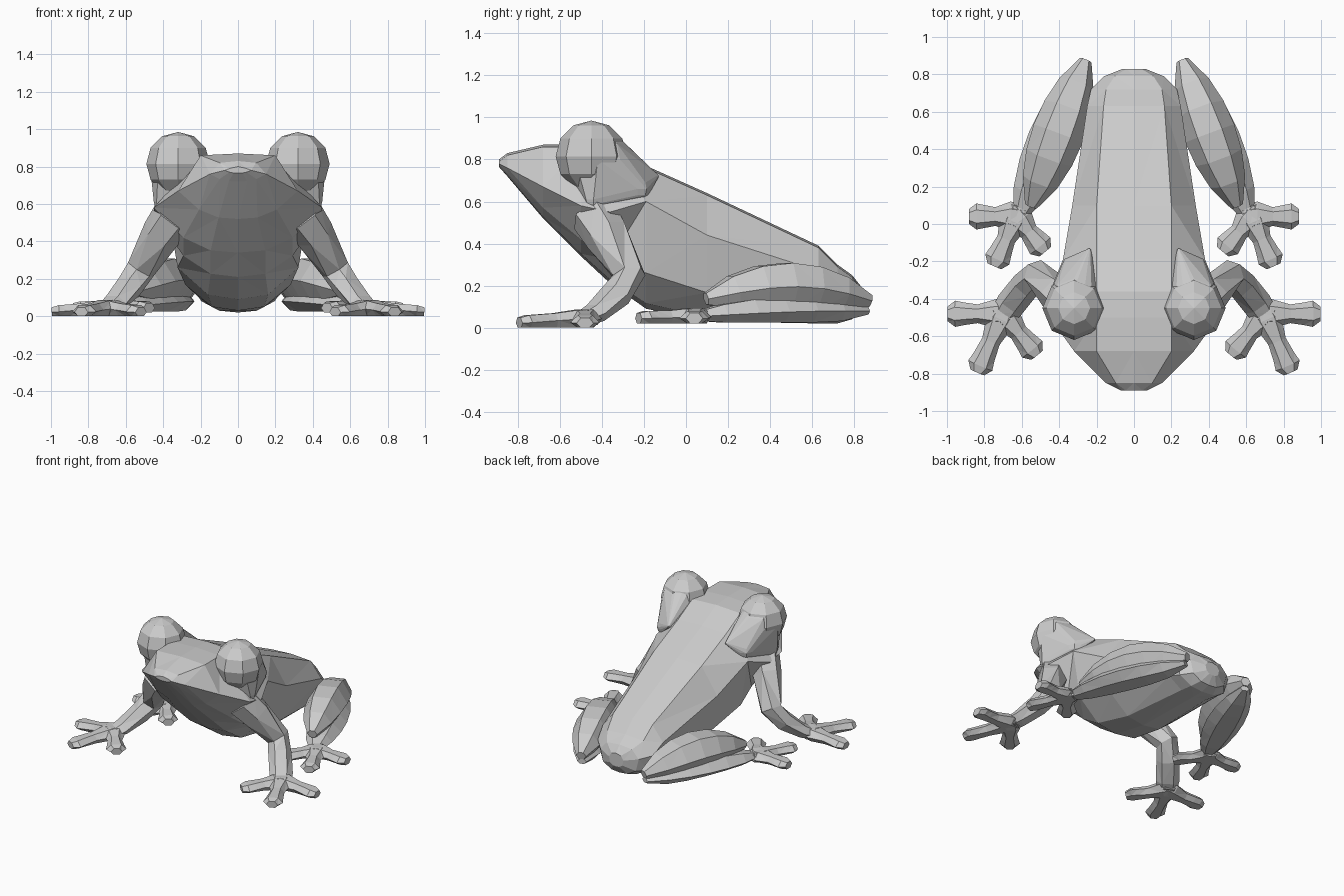
import bpy
import bmesh
from math import pi, sin, cos
from mathutils import Vector

default_cube = bpy.data.objects.get("Cube")
if default_cube:
    bpy.data.objects.remove(default_cube, do_unlink=True)

UP = Vector((0, 0, 1))
SIDES = 6


def finish(name, bm):
    """Turn a bmesh into a flat-shaded, triangulated object."""
    bmesh.ops.recalc_face_normals(bm, faces=bm.faces)
    bmesh.ops.triangulate(bm, faces=bm.faces)
    mesh = bpy.data.meshes.new(name)
    bm.to_mesh(mesh)
    bm.free()
    obj = bpy.data.objects.new(name, mesh)
    bpy.context.collection.objects.link(obj)
    return obj


def loft(name, rings):
    """Skin a list of equal-length closed rings and cap both ends."""
    bm = bmesh.new()
    loops = [[bm.verts.new(point) for point in ring] for ring in rings]
    count = len(loops[0])
    for a, b in zip(loops, loops[1:]):
        for i in range(count):
            j = (i + 1) % count
            bm.faces.new((a[i], a[j], b[j], b[i]))
    bm.faces.new(loops[0])
    bm.faces.new(loops[-1])
    return finish(name, bm)


def hull(name, blobs, side):
    """Faceted skin stretched over a few low-poly balls (x, y, z, radius)."""
    source = bmesh.new()
    for x, y, z, radius in blobs:
        ball = bmesh.ops.create_uvsphere(source, u_segments=8, v_segments=6, radius=radius)
        bmesh.ops.translate(source, verts=ball["verts"], vec=(x * side, y, z))
    bm = bmesh.new()
    for vert in source.verts:
        bm.verts.new(vert.co)
    source.free()
    result = bmesh.ops.convex_hull(bm, input=bm.verts)
    inside = [g for g in result["geom_interior"] if isinstance(g, bmesh.types.BMVert)]
    bmesh.ops.delete(bm, geom=inside, context="VERTS")
    return finish(name, bm)


def limb(name, stations, side, floor=0.0):
    """Six-sided tube through (centre, half width, half height), flat on the floor."""
    centres = [station[0] for station in stations]
    last = len(stations) - 1
    rings = []
    for i, (centre, width, height) in enumerate(stations):
        along = (centres[min(i + 1, last)] - centres[max(i - 1, 0)]).normalized()
        across = along.cross(UP).normalized()
        up = across.cross(along)
        ring = []
        for k in range(SIDES):
            angle = 2 * pi * k / SIDES
            v = centre + across * cos(angle) * width + up * sin(angle) * height
            ring.append((v.x * side, v.y, max(v.z, floor)))
        rings.append(ring)
    return loft(name, rings)


def muscle(name, start, end, arch, width, height, side, floor):
    """Spindle that swells in the middle and arches upward."""
    a, b = Vector(start), Vector(end)
    steps = 7
    stations = []
    for i in range(steps):
        t = (i + 0.2) / (steps - 0.6)
        swell = sin(pi * t)
        taper = swell ** 0.6
        stations.append((a.lerp(b, t) + UP * arch * swell, width * taper, height * taper))
    return limb(name, stations, side, floor)


# Toe directions from the palm, shared by all four feet
TOES = {"outer": (0.23, 0), "middle": (0.11, -0.25), "inner": (-0.14, -0.17)}


def foot(name, palm, size, side, floor):
    """Three splayed toes, each narrowing and ending in a round pad."""
    start = Vector(palm)
    for label, (dx, dy) in TOES.items():
        end = Vector((start.x + dx * size, start.y + dy * size, floor + 0.025))
        heading = (end - start).normalized()
        limb(f"{name}_{label}_toe", [
            (start - heading * 0.05, 0.06, 0.04),
            (start + heading * 0.03, 0.08, 0.05),
            (start.lerp(end, 0.55), 0.05, 0.04),
            (end - heading * 0.04, 0.06, 0.04),
            (end + heading * 0.01, 0.07, 0.04),
            (end + heading * 0.05, 0.04, 0.03),
        ], side, floor)


def body_ring(y, top, width, waist, low):
    """Cross-section: flat back, widest at the waist height, tucked belly."""
    back = min(0.2, width * 0.65)
    belly = width * (0.65 if y < -0.3 else 0.85)
    tuck = low + (waist - low) / 3
    half = [
        (back, top - 0.01),
        (width, waist),
        (belly, tuck),
        (belly / 2, low + (tuck - low) * 0.15),
    ]
    outline = [(0, top), *half, (0, low), *((-x, z) for x, z in reversed(half))]
    return [(x, y, z) for x, z in outline]


# Body and head from snout to rump
loft("body", [
    body_ring(y=-0.89, top=0.8, width=0.07, waist=0.78, low=0.765),
    body_ring(y=-0.85, top=0.83, width=0.15, waist=0.76, low=0.72),
    body_ring(y=-0.68, top=0.87, width=0.32, waist=0.67, low=0.52),
    body_ring(y=-0.5, top=0.87, width=0.45, waist=0.58, low=0.34),
    body_ring(y=-0.36, top=0.86, width=0.45, waist=0.55, low=0.21),
    body_ring(y=-0.19, top=0.77, width=0.38, waist=0.6, low=0.09),
    body_ring(y=0.1, top=0.64, width=0.33, waist=0.44, low=0.03),
    body_ring(y=0.63, top=0.39, width=0.25, waist=0.27, low=0.02),
    body_ring(y=0.72, top=0.3, width=0.23, waist=0.2, low=0.02),
    body_ring(y=0.79, top=0.25, width=0.16, waist=0.18, low=0.04),
    body_ring(y=0.83, top=0.2, width=0.06, waist=0.16, low=0.1),
])

for side, word in ((1, "left"), (-1, "right")):
    # Bulging eye, and the cheek joining it to jaw and shoulder
    eye = (0.32, -0.45, 0.815, 0.17)
    hull(f"{word}_eye", [eye], side)
    hull(f"{word}_cheek", [
        (0.32, -0.42, 0.8, 0.15),
        (0.4, -0.44, 0.61, 0.05),
        (0.33, -0.23, 0.66, 0.06),
        (0.24, -0.14, 0.72, 0.01),
    ], side)

    # Front leg with bent elbow
    limb(f"{word}_front_leg", [
        (Vector((0.34, -0.44, 0.54)), 0.11, 0.12),
        (Vector((0.41, -0.38, 0.44)), 0.1, 0.11),
        (Vector((0.52, -0.27, 0.25)), 0.08, 0.08),
        (Vector((0.58, -0.33, 0.16)), 0.08, 0.07),
        (Vector((0.66, -0.43, 0.07)), 0.08, 0.05),
        (Vector((0.7, -0.49, 0.04)), 0.07, 0.04),
    ], side)
    foot(f"{word}_front", (0.7, -0.48, 0.045), 1.07, side, 0.0)

    # Folded hind leg: thigh above, shin below
    muscle(f"{word}_thigh", start=(0.25, 0.9, 0.12), end=(0.56, 0.07, 0.13),
           arch=0.07, width=0.14, height=0.13, side=side, floor=0.03)
    muscle(f"{word}_shin", start=(0.25, 0.89, 0.08), end=(0.63, 0, 0.05),
           arch=0.01, width=0.13, height=0.08, side=side, floor=0.025)
    foot(f"{word}_hind", (0.63, 0.04, 0.05), 0.88, side, 0.02)
